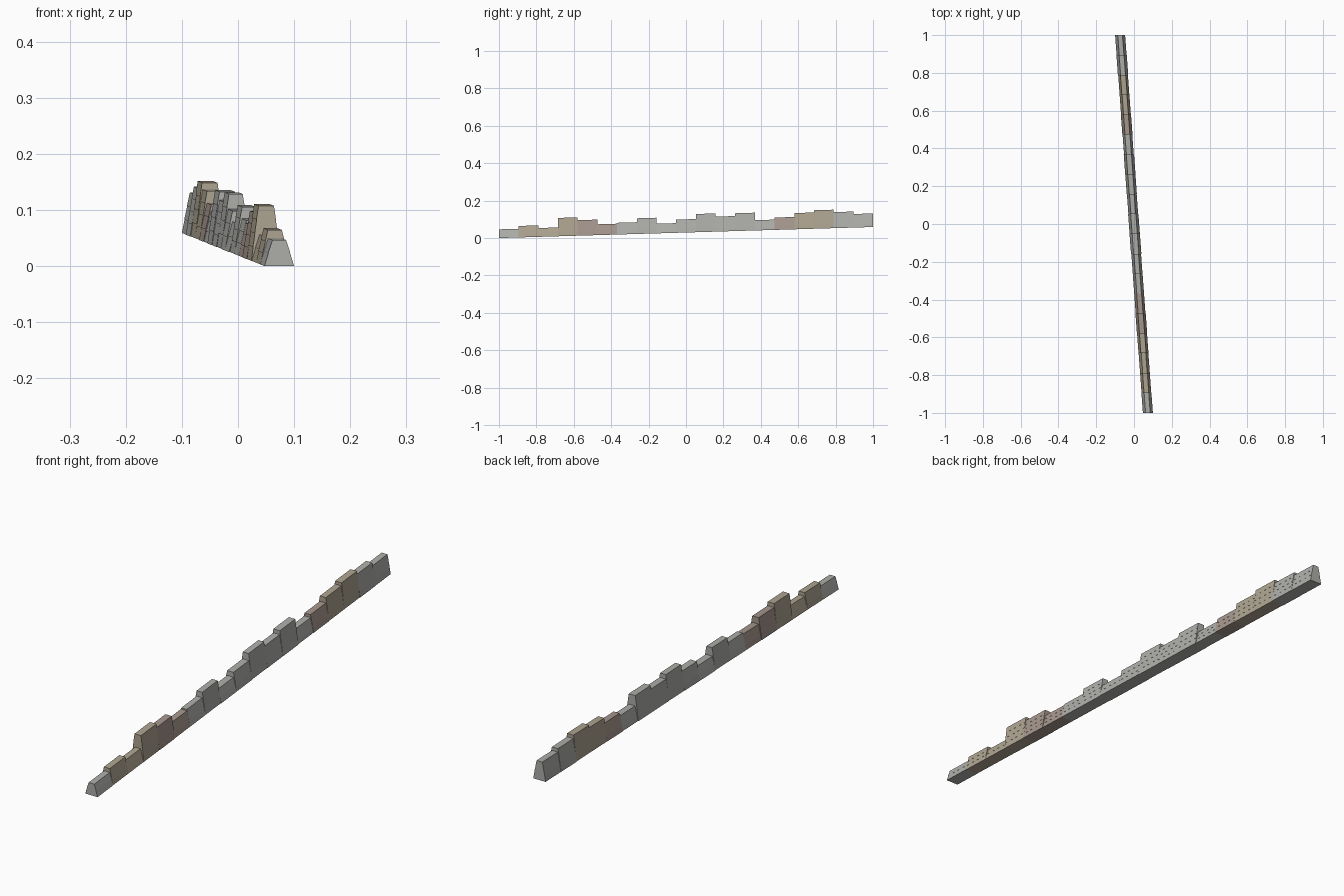
import bpy, bmesh, random

if "Cube" in bpy.data.objects:
    bpy.data.objects.remove(bpy.data.objects["Cube"])
random.seed(4)

GREY = (0.42, 0.42, 0.40, 1)
TAN = (0.42, 0.37, 0.28, 1)
BROWN = (0.38, 0.31, 0.27, 1)
mats = {}
for name, col in (("grey_stone", GREY), ("tan_stone", TAN), ("brown_stone", BROWN)):
    m = bpy.data.materials.new(name)
    m.diffuse_color = col
    m.use_nodes = True
    m.node_tree.nodes["Principled BSDF"].inputs["Base Color"].default_value = m.diffuse_color
    mats[name[0]] = m

# top height at the middle of each wall segment, and its stone colour
TOPS = [.048, .066, .055, .109, .097, .075, .083, .107, .078, .10,
        .130, .116, .134, .097, .111, .135, .150, .140, .130]
COLOURS = "gttt" "bb" "ggggggggb" "ttgg"
N = len(TOPS)
STEP = 2 / N


def base_z(y):
    return 0.0295 * (y + 1)


def centre_x(y):
    return -0.0735 * y


def wall_segment(i):
    """Tapered segment made of stacked courses with tiny ledges, following the slope."""
    y0, y1 = -1 + i * STEP, -1 + (i + 1) * STEP
    h = TOPS[i] - base_z((y0 + y1) / 2)
    end = i in (0, N - 1)
    wide = 0.0265 + (0 if end else random.uniform(-.001, .0012))
    narrow = 0.0125 + random.uniform(-.001, .0015)
    courses = max(2, round(h / 0.022))
    levels = []
    for c in range(courses):
        for k in (c, c + 1):
            t = k / courses
            ledge = 0.0005 if k == c and c else 0
            levels.append((h * t, wide + (narrow - wide) * t + ledge))
    bm = bmesh.new()
    rings = []
    for z, w in levels:
        rings.append([bm.verts.new((centre_x(y) + s * w, y, base_z(y) + z))
                      for s, y in ((-1, y0), (1, y0), (1, y1), (-1, y1))])
    for a, b in zip(rings, rings[1:]):
        for k in range(4):
            j = (k + 1) % 4
            bm.faces.new((a[k], a[j], b[j], b[k]))
    bm.faces.new(rings[0][::-1])
    bm.faces.new(rings[-1])
    bmesh.ops.recalc_face_normals(bm, faces=bm.faces)
    me = bpy.data.meshes.new("wall_segment")
    bm.to_mesh(me)
    bm.free()
    me.materials.append(mats[COLOURS[i]])
    ob = bpy.data.objects.new(f"wall_segment_{i + 1:02d}", me)
    bpy.context.collection.objects.link(ob)


# ruined stone wall climbing a gentle slope
for i in range(N):
    wall_segment(i)
